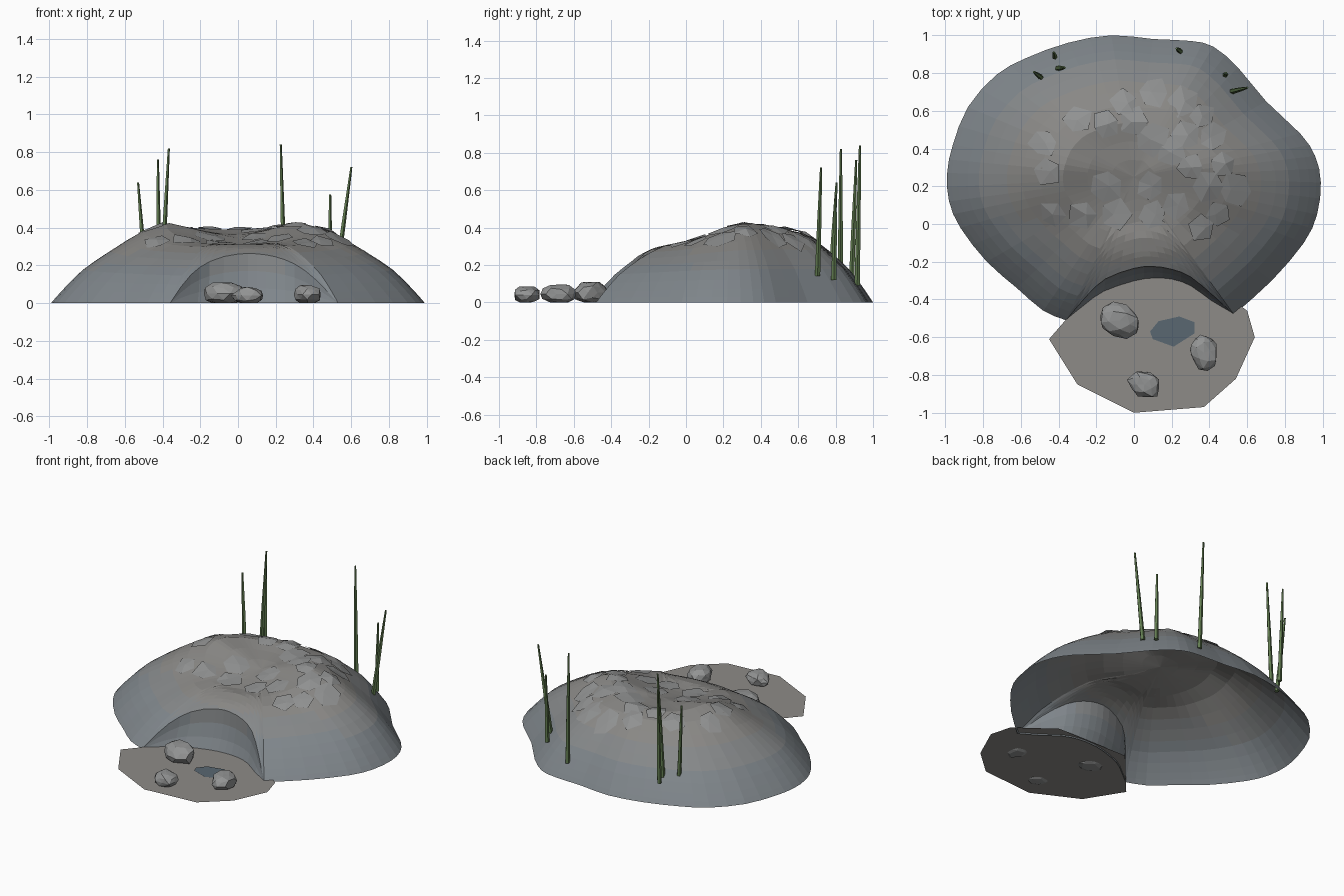
import bpy, bmesh, math, random
from mathutils import Vector

if "Cube" in bpy.data.objects:
    bpy.data.objects.remove(bpy.data.objects["Cube"])
random.seed(4)

def mat(name, col):
    m = bpy.data.materials.new(name)
    m.diffuse_color = (*col, 1)
    m.use_nodes = True
    m.node_tree.nodes["Principled BSDF"].inputs["Base Color"].default_value = m.diffuse_color
    return m

def make(name, verts, faces, *materials):
    me = bpy.data.meshes.new(name)
    me.from_pydata([tuple(v) for v in verts], [], faces)
    ob = bpy.data.objects.new(name, me)
    bpy.context.collection.objects.link(ob)
    for m in materials:
        me.materials.append(m)
    return ob

rock_top = mat("rock_top", (.25, .245, .235))
rock_mid = mat("rock_mid", (.235, .245, .25))
rock_rim = mat("rock_rim", (.215, .24, .26))
chip_mat = mat("chip_rock", (.28, .285, .285))
slab_mat = mat("slab_rock", (.27, .26, .245))
stone_mat = mat("loose_rock", (.29, .295, .295))
water = mat("water", (.10, .135, .165))
green = mat("grass", (.12, .20, .08))

def spline(pts, n=3):
    p = [Vector(q) for q in pts]
    p = [2 * p[0] - p[1]] + p + [2 * p[-1] - p[-2]]
    out = []
    for i in range(1, len(p) - 2):
        a, b, c, d = p[i - 1:i + 3]
        for k in range(n):
            t = k / n
            out.append(0.5 * (2 * b + (c - a) * t + (2 * a - 5 * b + 4 * c - d) * t * t
                              + (3 * b - a - 3 * c + d) * t ** 3))
    return out + [p[-2]]

# Plan curves of the mound: outer rim, cave lip and foot of the cave wall
C = Vector((0, .25))
rim = spline([(.53, -.48), (.73, -.3), (.9, -.1), (.97, .05), (.99, .22), (.96, .36), (.88, .48),
              (.7, .65), (.55, .83), (.42, .94), (.3, .97), (.1, .98), (-.12, 1), (-.35, .96),
              (-.57, .88), (-.73, .79), (-.88, .62), (-.96, .42), (-.99, .27), (-.98, .12),
              (-.92, -.02), (-.78, -.2), (-.62, -.34), (-.48, -.46), (-.36, -.51)], 2)
lip = spline([(-.36, -.51), (-.25, -.38), (-.15, -.29), (0, -.235), (.1, -.225), (.2, -.24),
              (.3, -.28), (.42, -.38), (.53, -.48)], 2)
foot = spline([(-.36, -.51), (-.26, -.43), (-.16, -.36), (0, -.305), (.1, -.29), (.2, -.295),
               (.3, -.33), (.41, -.41), (.53, -.48)], 2)
PROFILE = [(0, .35), (.2, .362), (.4, .392), (.52, .365), (.64, .305), (.75, .235), (.84, .17),
           (.91, .1), (.97, .035), (1, 0)]

# Distance to the unbroken rim, with the cave mouth bridged
full = [(p, (p - C).length) for p in rim[:-1]]
for i, p in enumerate(lip[:-1]):
    u = i / (len(lip) - 1)
    full.append((p, .84 + (.90 - .84) * u - .06 * math.sin(math.pi * u)))
table = sorted((math.atan2(p.y - C.y, p.x - C.x), r) for p, r in full)
table = [(table[-1][0] - math.tau, table[-1][1])] + table + [(table[0][0] + math.tau, table[0][1])]

def lerp_table(tab, x):
    for (a, fa), (b, fb) in zip(tab, tab[1:]):
        if a <= x <= b:
            return fa + (fb - fa) * (x - a) / max(b - a, 1e-9)
    return tab[-1][1]

def height(x, y):
    d = Vector((x, y)) - C
    t = min(1, d.length / lerp_table(table, math.atan2(d.y, d.x)))
    h = lerp_table(PROFILE, t)
    for bx, amp in ((-.38, .037), (.3, .035)):
        h += amp * math.exp(-((x - bx) ** 2 + (y - .3) ** 2) / .04) * (1 - t) / .65
    k = min(1, max(0, (.3 - y) / .3))
    side = max(0, 1 - (x / .9) ** 2)
    return h * (1 - .2 * k * side)

# Mound shell, hollow underneath, with the cave wall dropping from the lip
edge = [p for p, r in full]
n, fr = len(edge), len(rim) - 1
rings = [.12, .25, .38, .5, .6, .68, .76, .83, .89, .94, .975, 1]
verts = [(C.x, C.y, height(C.x, C.y))]
faces = []
for s in rings:
    for p in edge:
        q = C + (p - C) * s
        verts.append((q.x, q.y, height(q.x, q.y)))
for i in range(n):
    j = (i + 1) % n
    faces.append((0, 1 + i, 1 + j))
    for k in range(len(rings) - 1):
        a, b = 1 + k * n, 1 + (k + 1) * n
        faces.append((a + i, b + i, b + j, a + j))
last = 1 + (len(rings) - 1) * n
rows = [[last + (fr + i) % n for i in range(len(lip))]]
for w in (.35, .7, 1):
    row = [rows[0][0]]
    for i in range(1, len(lip) - 1):
        q = lip[i].lerp(foot[i], w * w)
        row.append(len(verts))
        verts.append((q.x, q.y, verts[rows[0][i]][2] * (1 - w)))
    rows.append(row + [rows[0][-1]])
for r0, r1 in zip(rows, rows[1:]):
    for i in range(len(lip) - 1):
        f = list(dict.fromkeys((r0[i], r1[i], r1[i + 1], r0[i + 1])))
        if len(f) > 2:
            faces.append(tuple(f))
mound = make("mound", verts, faces, rock_top, rock_mid, rock_rim)
for p in mound.data.polygons:
    p.material_index = 0 if p.center.z > .27 else 1 if p.center.z > .19 else 2

# Faceted stone chips set into the top
chips = [(-.3, .55), (-.15, .53), (-.05, .64), (.1, .7), (-.48, .43), (-.46, .28), (-.43, .05),
         (-.27, .05), (-.15, .2), (-.1, .05), (.1, .05), (.08, .2), (0, .54), (.1, .45), (.2, .38),
         (.27, .65), (.36, .57), (.27, .47), (.42, .46), (.3, .3), (.47, .32), (.4, .2), (.53, .18),
         (.45, .05), (.36, -.02), (.22, .1)]
verts, faces = [], []
for x, y in chips:
    m, r0, a0 = random.choice((5, 6)), random.uniform(.07, .095), random.uniform(0, 6)
    b = len(verts)
    verts.append((x + random.uniform(-.02, .02), y, height(x, y) + .012))
    for i in range(m):
        a = a0 + math.tau * i / m
        r = r0 * random.uniform(.8, 1.15)
        px, py = x + r * math.cos(a), y + r * math.sin(a)
        verts.append((px, py, height(px, py) + random.uniform(.002, .009)))
        faces.append((b, b + 1 + i, b + 1 + (i + 1) % m))
make("stone_chips", verts, faces, chip_mat)

# Flat ground slab and puddle in front of the cave
def sheet(name, pts, z, material):
    return make(name, [(x, y, z) for x, y in pts], [tuple(range(len(pts)))], material)
sheet("ground_slab", [(-.45, -.61), (-.3, -.85), (0, -1), (.37, -.97), (.54, -.82), (.64, -.6),
                      (.6, -.46), (.36, -.28), (-.16, -.275)], .008, slab_mat)
sheet("puddle", [(.085, -.57), (.1, -.61), (.21, -.65), (.32, -.58), (.32, -.52), (.24, -.49),
                 (.13, -.515)], .013, water)

# Loose stones
def stone(name, x, y, rx, ry, h, rot):
    bm = bmesh.new()
    bmesh.ops.create_icosphere(bm, subdivisions=2, radius=1)
    for v in bm.verts:
        v.co *= random.uniform(.88, 1.08)
        v.co.z = max(-.8, min(.9, v.co.z))
    me = bpy.data.meshes.new(name)
    bm.to_mesh(me)
    bm.free()
    me.materials.append(stone_mat)
    ob = bpy.data.objects.new(name, me)
    bpy.context.collection.objects.link(ob)
    ob.scale = (rx, ry, h / 1.7)
    ob.rotation_euler.z = rot
    ob.location = (x, y, h * .8 / 1.7)
stone("stone_left", -.075, -.51, .115, .09, .11, -.4)
stone("stone_right", .37, -.68, .075, .1, .095, .2)
stone("stone_front", .055, -.85, .09, .07, .085, -.5)

# Grass blades: thin tapered stalks from base to tip
blades = [((-.49, .775, .12), (-.53, .805, .64)), ((-.42, .885, .12), (-.425, .91, .76)),
          ((-.405, .825, .13), (-.367, .828, .82)), ((.245, .915, .09), (.226, .93, .84)),
          ((.485, .79, .12), (.488, .8, .575)), ((.52, .703, .14), (.6, .722, .72))]
for i, (a, b) in enumerate(blades):
    a, b = Vector(a), Vector(b)
    vs = []
    for t, r in ((0, .015), (.5, .012), (1, .006)):
        p = a.lerp(b, t)
        vs += [p + Vector((r * math.cos(k * math.tau / 5), r * math.sin(k * math.tau / 5), 0))
               for k in range(5)]
    fs = [(q * 5 + k, q * 5 + (k + 1) % 5, q * 5 + 5 + (k + 1) % 5, q * 5 + 5 + k)
          for q in range(2) for k in range(5)]
    make(f"grass_blade_{i + 1}", vs, fs + [(4, 3, 2, 1, 0), (10, 11, 12, 13, 14)], green)
